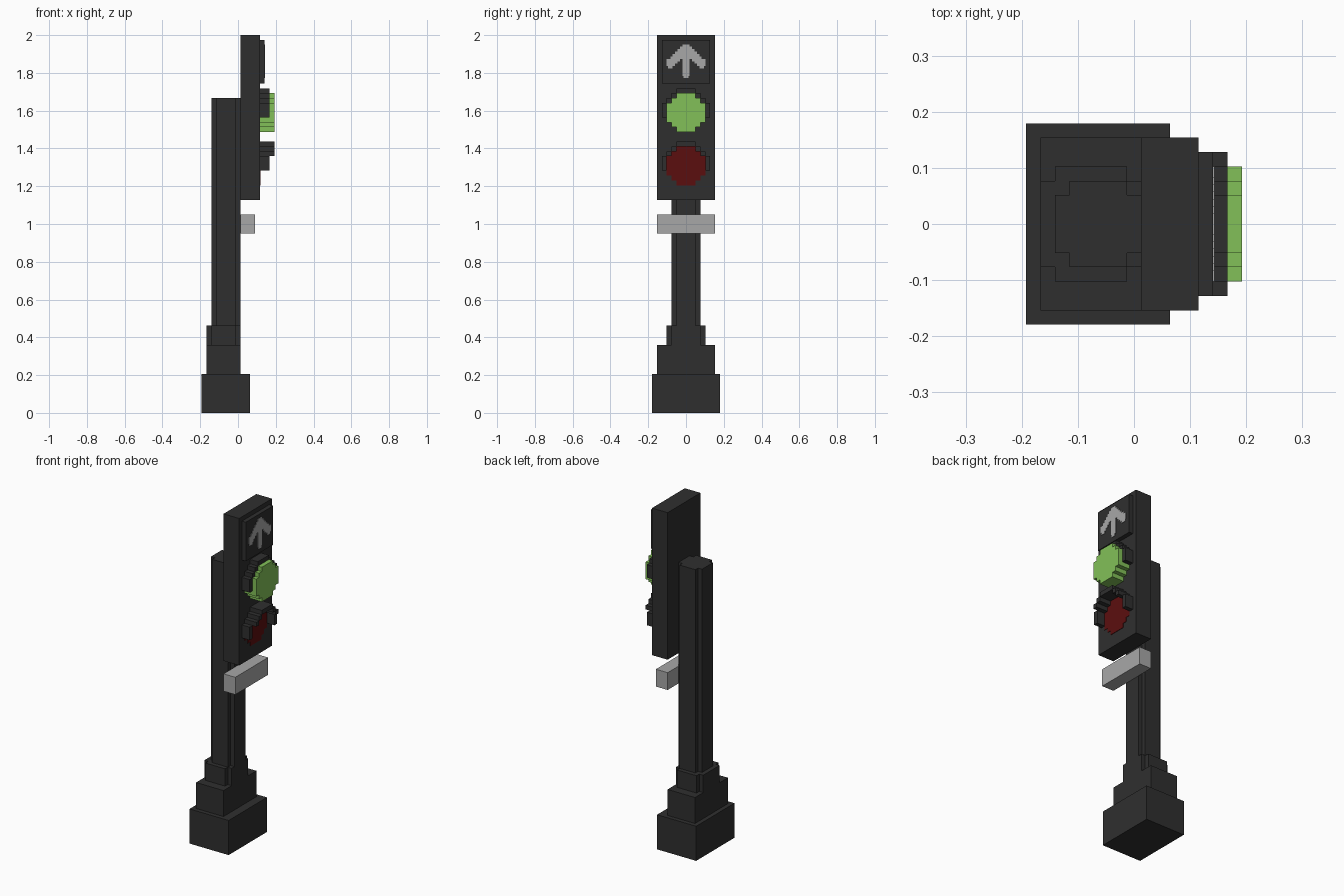
import bpy
import bmesh
from mathutils import Vector

V = 2 / 78          # edge of one building cube
X0 = -7.5 * V       # rear limit of the model

if "Cube" in bpy.data.objects:
    bpy.data.objects.remove(bpy.data.objects["Cube"], do_unlink=True)


def material(name, color):
    mat = bpy.data.materials.new(name)
    mat.use_nodes = True
    mat.diffuse_color = (*color, 1)
    mat.node_tree.nodes["Principled BSDF"].inputs["Base Color"].default_value = (*color, 1)
    return mat


DARK = material("dark grey metal", (0.028, 0.028, 0.028))
GREEN = material("green lens", (0.225, 0.53, 0.098))
RED = material("red lens", (0.105, 0.0045, 0.0045))
GREY = material("light grey", (0.39, 0.39, 0.39))


def finish(name, bm, mat):
    bmesh.ops.recalc_face_normals(bm, faces=bm.faces)
    mesh = bpy.data.meshes.new(name)
    bm.to_mesh(mesh)
    bm.free()
    mesh.materials.append(mat)
    obj = bpy.data.objects.new(name, mesh)
    bpy.context.collection.objects.link(obj)
    return obj


def point(x, y, z):
    return Vector((X0 + x * V, y * V, z * V))


def boxes(name, mat, ranges):
    """Join blocks given as (x range, y range, z range) in cube units."""
    bm = bmesh.new()
    for xs, ys, zs in ranges:
        corners = [point(x, y, z) for x in xs for y in ys for z in zs]
        middle = (corners[0] + corners[-1]) / 2
        size = corners[-1] - corners[0]
        for vert in bmesh.ops.create_cube(bm, size=1)["verts"]:
            vert.co = middle + vert.co * size
    return finish(name, bm, mat)


def stepped_outline(half_a, half_b, steps):
    """Rectangle with staircase corners, counter-clockwise."""
    quarter = []
    for i in range(steps + 1):
        quarter.append((half_a - i, half_b - steps + i))
        if i < steps:
            quarter.append((half_a - i - 1, half_b - steps + i))
    left = [(-a, b) for a, b in reversed(quarter)]
    return quarter + left + [(-a, -b) for a, b in quarter + left]


def prism(name, mat, outline, place, low, high):
    """Extrude an outline from low to high; place maps (a, b, depth) to 3D."""
    bm = bmesh.new()
    face = bm.faces.new([bm.verts.new(place(a, b, low)) for a, b in outline])
    top = bmesh.ops.extrude_face_region(bm, geom=[face])["geom"]
    shift = place(0, 0, high) - place(0, 0, low)
    bmesh.ops.translate(bm, vec=shift, verts=[g for g in top if isinstance(g, bmesh.types.BMVert)])
    return finish(name, bm, mat)


def upright(center):
    return lambda a, b, d: point(center + a, b, d)


def facing(height):
    return lambda a, b, d: point(d, a, height + b)


# Stepped foot and post
boxes("base_block", DARK, [((0, 10), (-7, 7), (0, 8))])
boxes("base_step", DARK, [((1, 8), (-6, 6), (8, 14))])
prism("post_collar", DARK, stepped_outline(3.5, 4, 1), upright(4.5), 14, 18)
prism("post", DARK, stepped_outline(3, 3, 1), upright(5), 18, 65)

# Button box and signal head
boxes("button_box", GREY, [((8, 11), (-6, 6), (37, 41))])
boxes("signal_head", DARK, [((8, 12), (-6, 6), (44, 78))])
boxes("arrow_panel", DARK, [((12, 13), (-5, 5), (68, 77))])

# Lenses
disc = stepped_outline(4, 4, 2)
prism("green_lens", GREEN, disc, facing(62), 12, 15)
prism("red_lens", RED, disc, facing(51), 12, 12.1)


# Hoods over the lenses
def hood(name, height, top_depth):
    front = 12 + top_depth
    parts = [((12, front), (-2, 2), (height + 4, height + 5))]
    for s in (-1, 1):
        def span(a, b):
            return tuple(sorted((s * a, s * b)))
        parts += [((12, 14), span(4, 5), (height - 1, height + 2)),
                  ((12, front), span(3, 4), (height + 2, height + 3)),
                  ((12, front), span(2, 3), (height + 3, height + 4))]
    boxes(name, DARK, parts)


hood("green_hood", 62, 2)
hood("red_hood", 51, 3)

# Pixel arrow: a widening head, two barbs and a stem
TOP = 76.1
spans = []


def arrow_row(row, inner, outer, rows=1):
    z_high = TOP - row / 2
    z_low = z_high - rows / 2
    sides = [(-outer, outer)] if inner == 0 else [(inner, outer), (-outer, -inner)]
    for a, b in sides:
        spans.append(((13, 13.1), (a / 2, b / 2), (z_low, z_high)))


for row in range(6):
    arrow_row(row, 0, row + 1.5)
for row in range(6, 9):
    arrow_row(row, row - 3.5, 8)
arrow_row(9, 5.5, 7.5)
arrow_row(6, 0, 1.5, 7)
arrow_row(13, 0, 1)
boxes("arrow_sign", GREY, spans)
